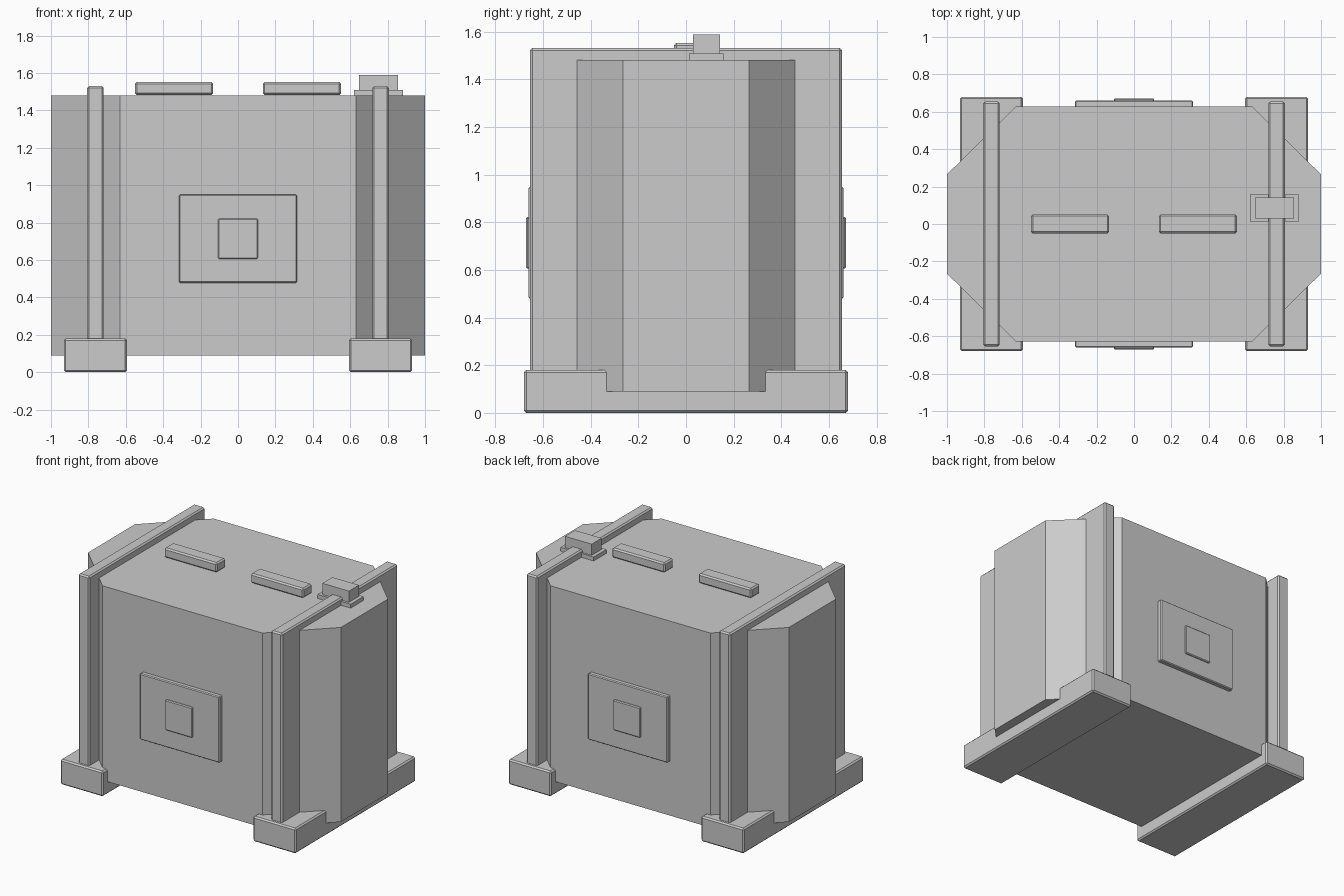
import bpy, bmesh

if "Cube" in bpy.data.objects:
    bpy.data.objects.remove(bpy.data.objects["Cube"])

grey = bpy.data.materials.new("plain grey")
grey.diffuse_color = (0.6, 0.6, 0.6, 1)
grey.use_nodes = True
grey.node_tree.nodes["Principled BSDF"].inputs["Base Color"].default_value = grey.diffuse_color


def finish(name, bm):
    bmesh.ops.recalc_face_normals(bm, faces=bm.faces)
    me = bpy.data.meshes.new(name)
    bm.to_mesh(me)
    bm.free()
    me.materials.append(grey)
    ob = bpy.data.objects.new(name, me)
    bpy.context.collection.objects.link(ob)
    return ob


def box(name, lo, hi, bevel=0.0):
    """Axis-aligned box between two corners, with optional chamfered edges."""
    bm = bmesh.new()
    bmesh.ops.create_cube(bm, size=1)
    for v in bm.verts:
        v.co = [(a + b) / 2 + c * (b - a) for a, b, c in zip(lo, hi, v.co)]
    if bevel:
        bmesh.ops.bevel(bm, geom=bm.edges[:], offset=bevel, segments=1,
                        affect='EDGES', profile=0.5)
    return finish(name, bm)


# Eight-sided crate body
bm = bmesh.new()
outline = [(1, -0.265), (1, 0.265), (0.632, 0.628), (-0.632, 0.628),
           (-1, 0.265), (-1, -0.265), (-0.632, -0.628), (0.632, -0.628)]
base = bm.faces.new([bm.verts.new((x, y, 0.09)) for x, y in outline])
ext = bmesh.ops.extrude_face_region(bm, geom=[base], use_keep_orig=True)
for g in ext["geom"]:
    if isinstance(g, bmesh.types.BMVert):
        g.co.z = 1.48
finish("crate_body", bm)

# Skids and frame bands at each end
for side, s in (("left", -1), ("right", 1)):
    x = s * 0.762
    box(side + "_skid", (x - 0.169, -0.68, 0), (x + 0.169, 0.68, 0.18), 0.01)
    box(side + "_band", (x - 0.044, -0.655, 0.1), (x + 0.044, 0.655, 1.53), 0.01)

    # Bars on the lid
    bx = s * 0.342
    box(side + "_lid_bar", (bx - 0.209, -0.05, 1.483), (bx + 0.209, 0.052, 1.552), 0.01)

# Panels on front and back
for side, s in (("front", -1), ("back", 1)):
    y0, y1, y2 = s * 0.60, s * 0.66, s * 0.672
    box(side + "_panel", (-0.315, min(y0, y1), 0.478), (0.315, max(y0, y1), 0.95), 0.006)
    box(side + "_panel_button", (-0.107, min(y0, y2), 0.605), (0.107, max(y0, y2), 0.822), 0.006)

# Latch over the right band
box("latch_base", (0.62, 0.013, 1.475), (0.882, 0.157, 1.508))
box("latch_block", (0.646, 0.03, 1.48), (0.856, 0.143, 1.588))
